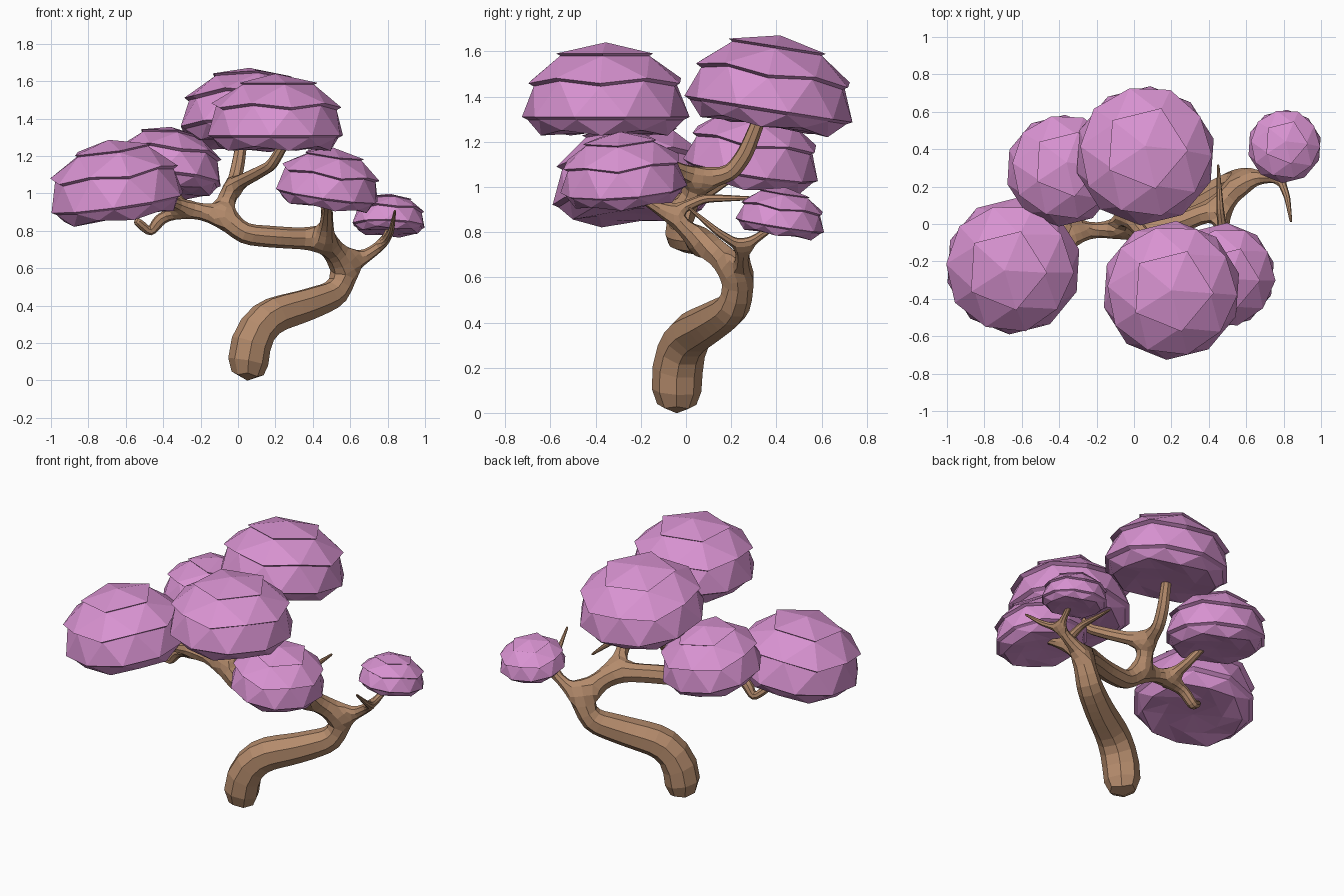
import bpy, bmesh, math

if "Cube" in bpy.data.objects:
    bpy.data.objects.remove(bpy.data.objects["Cube"])


def material(name, rgb):
    m = bpy.data.materials.new(name)
    m.diffuse_color = (*rgb, 1)
    m.use_nodes = True
    m.node_tree.nodes["Principled BSDF"].inputs["Base Color"].default_value = m.diffuse_color
    return m


BARK = material("brown bark", (0.46, 0.26, 0.15))
BLOSSOM = material("pink blossom", (0.69, 0.29, 0.64))


# ---- Trunk and branches: skeleton paths, skinned and rounded once ----
# each point is x, y, z, radius; a path's first point may be shared
FORK = (0.56, 0.22, 0.64, 0.07)
ELBOW = (0.46, 0.09, 0.75, 0.06)
LEFT = (-0.08, -0.02, 0.88, 0.053)
CROWN = (-0.05, 0.06, 1.03, 0.045)
WEST = (-0.30, -0.04, 0.92, 0.042)
EAST = (0.78, 0.25, 0.73, 0.026)
FRONT = (0.48, -0.08, 0.88, 0.032)
PATHS = [
    # trunk
    [(0.05, -0.04, -0.02, 0.125), (0.055, -0.045, 0.21, 0.12), (0.15, 0.0, 0.34, 0.112),
     (0.36, 0.11, 0.40, 0.095), (0.53, 0.215, 0.465, 0.083), (0.57, 0.235, 0.56, 0.068), FORK],
    # main limb sweeping left
    [FORK, ELBOW, (0.22, 0.0, 0.765, 0.063), (0.03, -0.04, 0.78, 0.063), LEFT],
    # crown limb and its two forks
    [LEFT, CROWN],
    [CROWN, (-0.02, 0.2, 1.06, 0.042), (0.0, 0.265, 1.15, 0.04), (0.03, 0.34, 1.34, 0.03)],
    [CROWN, (0.09, -0.1, 1.10, 0.038), (0.18, -0.2, 1.15, 0.033), (0.28, -0.28, 1.32, 0.025)],
    # left limb and its forks
    [LEFT, WEST],
    [WEST, (-0.41, -0.03, 0.87, 0.036), (-0.47, -0.02, 0.79, 0.032), (-0.55, -0.07, 0.86, 0.022)],
    [WEST, (-0.36, -0.14, 0.95, 0.032), (-0.48, -0.2, 1.0, 0.02)],
    [WEST, (-0.33, 0.1, 0.98, 0.03), (-0.37, 0.25, 1.08, 0.02)],
    # front branch with twig
    [ELBOW, FRONT],
    [FRONT, (0.48, -0.22, 0.97, 0.022)],
    [FRONT, (0.46, 0.08, 0.95, 0.022), (0.45, 0.32, 0.95, 0.007)],
    # right branch with twig
    [FORK, (0.66, 0.25, 0.65, 0.042), EAST],
    [EAST, (0.81, 0.38, 0.82, 0.016)],
    [EAST, (0.82, 0.14, 0.80, 0.018), (0.84, 0.01, 0.91, 0.007)],
]
points, edges = [], []
for path in PATHS:
    for p in path:
        if p not in points:
            points.append(p)
    edges += [(points.index(a), points.index(b)) for a, b in zip(path, path[1:])]

mesh = bpy.data.meshes.new("trunk_and_branches")
mesh.from_pydata([p[:3] for p in points], edges, [])
mesh.materials.append(BARK)
trunk = bpy.data.objects.new("trunk_and_branches", mesh)
bpy.context.collection.objects.link(trunk)
skin = trunk.modifiers.new("skin", 'SKIN')
skin.use_smooth_shade = False
for sv, p in zip(mesh.skin_vertices[0].data, points):
    sv.radius = (p[3], p[3])
mesh.skin_vertices[0].data[0].use_root = True
sub = trunk.modifiers.new("round", 'SUBSURF')
sub.levels = sub.render_levels = 1


# ---- Foliage clumps: faceted domes with three overhanging tiers ----
# ring: radius and height for even corners, then odd corners, half-step turn
C36 = math.cos(math.radians(36))
RINGS = [
    (0.62, 0.85, 0.62 * C36, 0.85, 0),
    (0.57, 0.82, 0.57 * C36, 0.82, 0),
    (0.97, 0.45, 0.94, 0.52, 0),
    (0.90, 0.41, 0.87, 0.48, 0),
    (1.02, 0.0, 1.02, 0.0, 1),
    (0.95, -0.04, 0.95, -0.04, 1),
    (0.81, -0.25, 0.83, -0.18, 0),
    (0.48, -0.22, 0.48, -0.22, 0),
]


def clump(name, centre, r, h, tilt_x, tilt_y):
    bm = bmesh.new()
    rings = []
    for re, ze, ro, zo, half in RINGS:
        ring = []
        for j in range(10):
            a = math.radians(36 * j + 18 * half - 4)
            rad, z = (ro, zo) if j % 2 else (re, ze)
            ring.append(bm.verts.new((r * rad * math.cos(a), r * rad * math.sin(a), h * z)))
        rings.append(ring)
    top = bm.verts.new((0, 0, h))
    base = bm.verts.new((0, 0, -0.2 * h))
    for j in range(10):
        k = (j + 1) % 10
        bm.faces.new((top, rings[0][j], rings[0][k]))
        bm.faces.new((base, rings[-1][k], rings[-1][j]))
        for i in range(len(RINGS) - 1):
            u, w = rings[i], rings[i + 1]
            turn = RINGS[i + 1][4] - RINGS[i][4]
            if turn == -1:          # lower ring sits half a step ahead
                bm.faces.new((u[j], w[k], u[k]))
                bm.faces.new((u[j], w[j], w[k]))
            elif turn == 1 or (i == 1 and j % 2):
                bm.faces.new((u[j], w[j], u[k]))
                bm.faces.new((u[k], w[j], w[k]))
            else:
                bm.faces.new((u[j], w[j], w[k]))
                bm.faces.new((u[j], w[k], u[k]))
    bmesh.ops.recalc_face_normals(bm, faces=bm.faces)
    me = bpy.data.meshes.new(name)
    bm.to_mesh(me)
    bm.free()
    me.materials.append(BLOSSOM)
    ob = bpy.data.objects.new(name, me)
    ob.location = centre
    ob.rotation_euler = (math.radians(tilt_x), math.radians(tilt_y), 0)
    bpy.context.collection.objects.link(ob)


clump("foliage_left_front", (-0.645, -0.225, 0.95), 0.36, 0.34, 4, -8)
clump("foliage_left_back", (-0.385, 0.285, 1.075), 0.297, 0.285, -9, 5)
clump("foliage_top_back", (0.06, 0.365, 1.345), 0.37, 0.33, -9, 0)
clump("foliage_top_front", (0.20, -0.355, 1.31), 0.365, 0.33, 0, 0)
clump("foliage_right_front", (0.475, -0.275, 0.99), 0.277, 0.257, 4, 8)
clump("foliage_far_right", (0.805, 0.415, 0.83), 0.195, 0.17, -9, 2)
